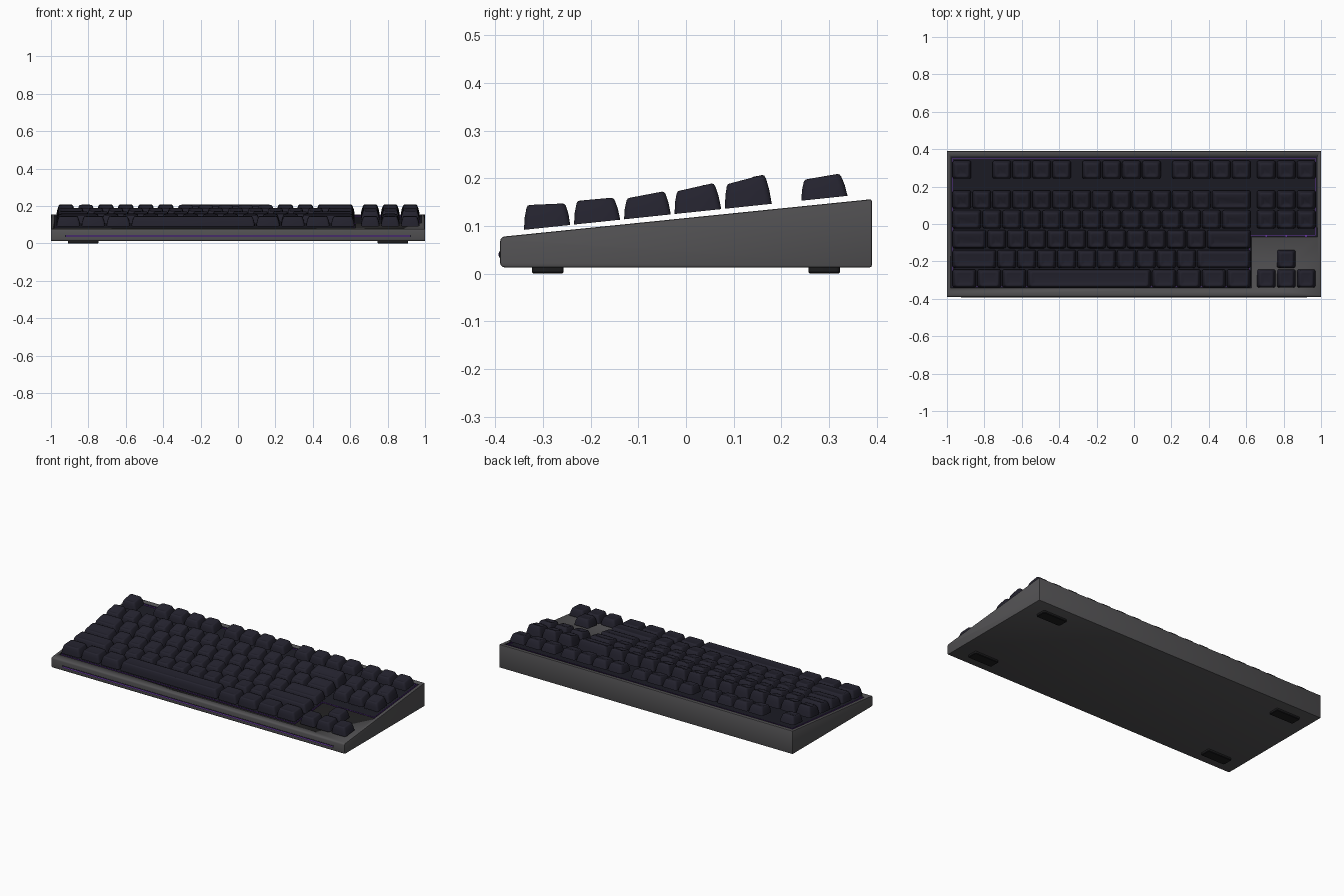
import bpy, bmesh, math

cube = bpy.data.objects.get("Cube")
if cube:
    bpy.data.objects.remove(cube, do_unlink=True)

U = 0.1067            # width of one key unit
LEFT = -0.9735        # left edge of the key field
NAV = 15.25           # navigation cluster offset in units
DEPTH = 0.007         # depth of the key well


def material(name, rgb):
    m = bpy.data.materials.new(name)
    m.use_nodes = True
    m.diffuse_color = (*rgb, 1)
    bsdf = next(n for n in m.node_tree.nodes if n.type == 'BSDF_PRINCIPLED')
    bsdf.inputs["Base Color"].default_value = (*rgb, 1)
    bsdf.inputs["Roughness"].default_value = 0.6
    return m


GREY = material("case grey", (0.085, 0.083, 0.087))
NAVY = material("key navy", (0.017, 0.016, 0.027))
DARK = material("well dark", (0.012, 0.012, 0.019))
PURPLE = material("light purple", (0.16, 0.045, 0.42))
RUBBER = material("rubber black", (0.012, 0.012, 0.013))


def deck(y):
    return 0.1165 + 0.1015 * y


def finish(bm, name, *mats, angle=35):
    bmesh.ops.recalc_face_normals(bm, faces=bm.faces)
    mesh = bpy.data.meshes.new(name)
    bm.to_mesh(mesh)
    bm.free()
    ob = bpy.data.objects.new(name, mesh)
    bpy.context.collection.objects.link(ob)
    for m in mats:
        mesh.materials.append(m)
    activate(ob)
    bpy.ops.object.shade_smooth_by_angle(angle=math.radians(angle))
    return ob


def activate(ob):
    bpy.ops.object.select_all(action='DESELECT')
    ob.select_set(True)
    bpy.context.view_layer.objects.active = ob


def loft(bm, rings):
    loops = [[bm.verts.new(p) for p in ring] for ring in rings]
    n = len(loops[0])
    for a, b in zip(loops, loops[1:]):
        for i in range(n):
            bm.faces.new((a[i], a[(i + 1) % n], b[(i + 1) % n], b[i]))
    bm.faces.new(loops[0][::-1])
    bm.faces.new(loops[-1])


def prism(bm, outline, low, high):
    # Vertical prism whose ends follow height functions of y
    loft(bm, [[(x, y, f(y)) for x, y in outline] for f in (low, high)])


def rect(x0, x1, y0, y1):
    return [(x0, y0), (x1, y0), (x1, y1), (x0, y1)]


def well(d):
    # L-shaped outline of the key well, inset by d
    return [(-0.98 + d, -0.342 + d), (0.628 - d, -0.342 + d), (0.628 - d, -0.07 + d),
            (0.98 - d, -0.07 + d), (0.98 - d, 0.362 - d), (-0.98 + d, 0.362 - d)]


def rounded(x0, x1, y0, y1, r, z0, z1):
    # Rounded rectangle whose height runs from z0 at the front to z1 at the back
    pts = []
    for k, (cx, cy) in enumerate(rect(x0 + r, x1 - r, y0 + r, y1 - r)):
        for s in range(4):
            a = math.pi * (1 + k / 2 + s / 6)
            y = cy + r * math.sin(a)
            pts.append((cx + r * math.cos(a), y, z0 + (z1 - z0) * (y - y0) / (y1 - y0)))
    return pts


# Wedge-shaped case with softened edges
bm = bmesh.new()
prism(bm, rect(-1, 1, -0.39, 0.39), lambda y: 0.013, deck)
front = [e for e in bm.edges if all(v.co.y < 0 for v in e.verts)
         and abs(e.verts[0].co.x - e.verts[1].co.x) > 1]
bmesh.ops.bevel(bm, geom=front, offset=0.009, segments=3, affect='EDGES', profile=0.5)
sharp = [e for e in bm.edges if e.calc_face_angle(0) > 1]
bmesh.ops.bevel(bm, geom=sharp, offset=0.004, segments=2, affect='EDGES', profile=0.5)
case = finish(bm, "case", GREY, DARK)

# Sink the key well into the case
bm = bmesh.new()
prism(bm, well(0), lambda y: deck(y) - DEPTH, lambda y: deck(y) + 0.05)
cutter = finish(bm, "well_cutter", GREY)
cutter.hide_render = True
cut = case.modifiers.new("well", 'BOOLEAN')
cut.operation, cut.solver, cut.object = 'DIFFERENCE', 'EXACT', cutter
activate(case)
bpy.ops.object.modifier_apply(modifier=cut.name)
bpy.data.objects.remove(cutter, do_unlink=True)
for f in case.data.polygons:
    c = f.center
    inside = abs(c.x) < 0.985 and -0.35 < c.y < 0.37
    f.material_index = int(inside and c.z > 0.05 and c.z < deck(c.y) - 0.002)

# Light strip standing around the inside of the well, with beads by the cluster
bm = bmesh.new()
path = well(0.01)
h = 0.0012
for (ax, ay), (bx, by) in zip(path, path[1:] + path[:1]):
    prism(bm, rect(min(ax, bx) - h, max(ax, bx) + h, min(ay, by) - h, max(ay, by) + h),
          lambda y: deck(y) - DEPTH - 0.001, lambda y: deck(y) - 0.002)
for i in range(3):
    x = LEFT + (NAV + i + 0.5) * U
    prism(bm, rect(x - 0.005, x + 0.005, -0.07, -0.06),
          lambda y: deck(y) - DEPTH - 0.001, lambda y: deck(y) - 0.001)
finish(bm, "well_light_strip", PURPLE)

# Front light bar: dark holder with a glowing line
for name, half, y, z0, z1, mat in (("front_bar_holder", 0.925, -0.392, 0.034, 0.046, DARK),
                                   ("front_bar_light", 0.92, -0.3935, 0.037, 0.043, PURPLE)):
    bm = bmesh.new()
    prism(bm, rect(-half, half, y, -0.385), lambda y: z0, lambda y: z1)
    finish(bm, name, mat)

# Rubber feet
for side, sx in (("left", 1), ("right", -1)):
    for end, y in (("front", -0.29), ("back", 0.29)):
        bm = bmesh.new()
        x = sx * 0.828
        loft(bm, [rounded(x - 0.082 + d, x + 0.082 - d, y - 0.033 + d, y + 0.033 - d, 0.008, z, z)
                  for d, z in ((0.003, 0), (0, 0.003), (0, 0.016))])
        finish(bm, f"{end}_{side}_foot", RUBBER)


def add_key(bm, x0, x1, y0, y1, top):
    ty0, tz0, ty1, tz1 = top
    bz0, bz1 = 0.1275 + 0.105 * y0, 0.1275 + 0.105 * y1
    rings = []
    # Each ring: share of the full height, inset, sink of the dished top
    for s, d, sink in ((0, 0, 0), (0.5, -0.0015, 0), (0.88, 0, 0), (0.97, 0.002, 0),
                       (1, 0.006, 0), (1, 0.013, 0.002), (1, 0.024, 0.0035)):
        def mix(a, b):
            return a + (b - a) * s
        taper = 0.013 * s + d
        rings.append(rounded(x0 + taper, x1 - taper, mix(y0, ty0) + d, mix(y1, ty1) - d,
                             max(0.004, 0.012 - d / 3),
                             mix(bz0, tz0) - sink, mix(bz1, tz1) - sink))
    loft(bm, rings)


# Key rows: name, base front and back, top front y z and back y z, key layout
# A layout entry is (start, width, count) in key units
nav = (NAV, 1, 3)
rows = [
    ("function_row", 0.242, 0.339, (0.248, 0.198, 0.324, 0.209),
     [(0, 1, 1), (2, 1, 4), (6.5, 1, 4), (11, 1, 4), nav]),
    ("number_row", 0.082, 0.180, (0.086, 0.189, 0.166, 0.207),
     [(0, 1, 13), (13, 2, 1), nav]),
    ("upper_letter_row", -0.024, 0.074, (-0.019, 0.174, 0.060, 0.189),
     [(0, 1.5, 1), (1.5, 1, 12), (13.5, 1.5, 1), nav]),
    ("home_letter_row", -0.130, -0.032, (-0.124, 0.159, -0.044, 0.172),
     [(0, 1.75, 1), (1.75, 1, 11), (12.75, 2.25, 1)]),
    ("lower_letter_row", -0.235, -0.138, (-0.229, 0.153, -0.151, 0.159),
     [(0, 2.25, 1), (2.25, 1, 10), (12.25, 2.75, 1), (NAV + 1, 1, 1)]),
    ("space_row", -0.340, -0.243, (-0.334, 0.144, -0.253, 0.147),
     [(0, 1.25, 3), (3.75, 6.25, 1), (10, 1.25, 4), nav]),
]
for name, y0, y1, top, layout in rows:
    bm = bmesh.new()
    for start, width, count in layout:
        for i in range(count):
            x = LEFT + (start + i * width) * U
            add_key(bm, x + 0.0035, x + width * U - 0.0035, y0, y1, top)
    finish(bm, name + "_keys", NAVY, angle=40)
